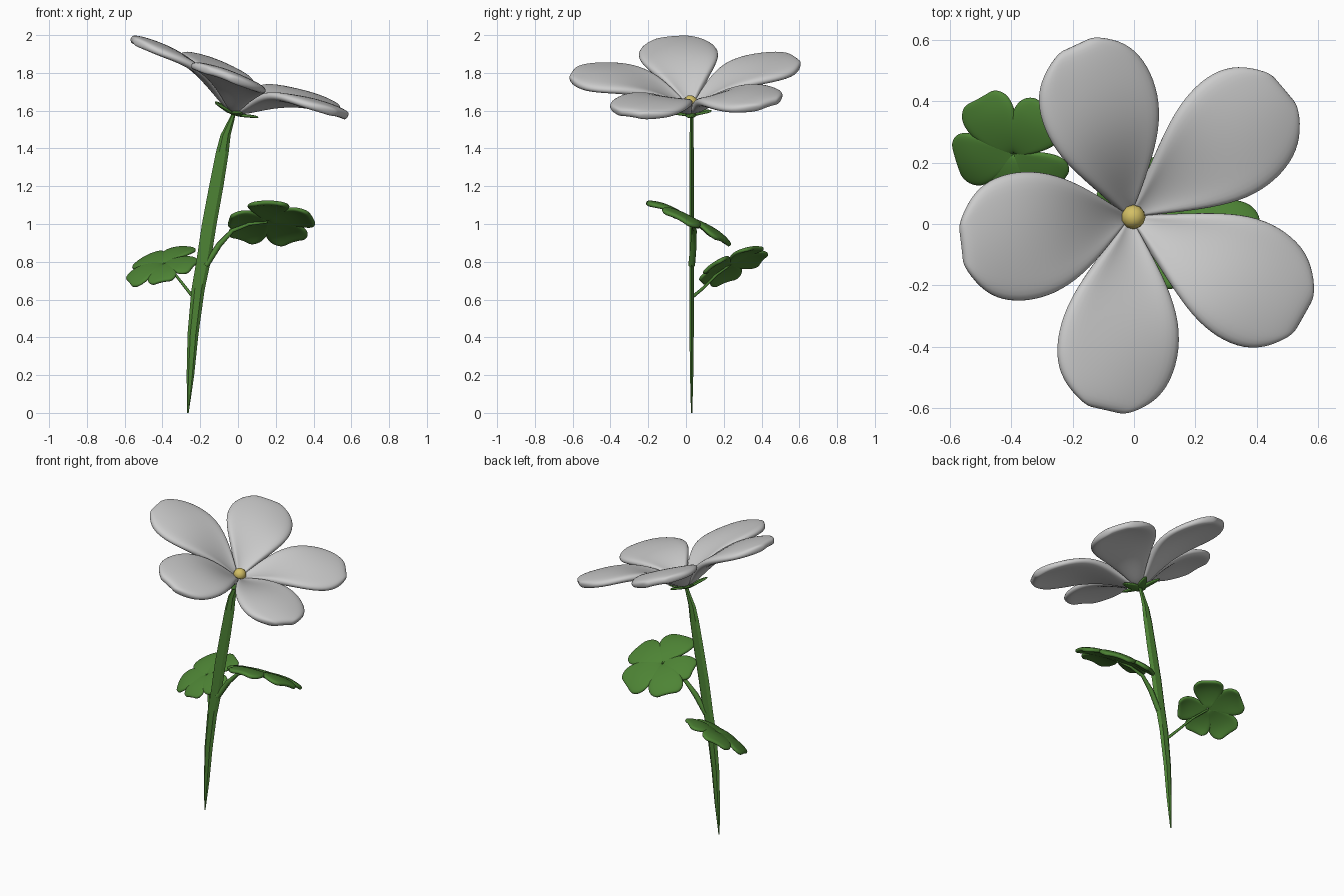
import bpy, bmesh, math
from mathutils import Matrix, Vector

if "Cube" in bpy.data.objects:
    bpy.data.objects.remove(bpy.data.objects["Cube"])


def material(name, rgb):
    m = bpy.data.materials.new(name)
    m.diffuse_color = (*rgb, 1)
    m.use_nodes = True
    m.node_tree.nodes["Principled BSDF"].inputs["Base Color"].default_value = m.diffuse_color
    return m


green = material("leaf_green", (0.075, 0.23, 0.035))
yellow = material("pollen_yellow", (0.65, 0.52, 0.13))


def frame(origin, normal):
    """Matrix placing local z along the normal, keeping x in the world xz plane."""
    z = Vector(normal).normalized()
    y = z.cross(Vector((1, 0, 0))).normalized()
    x = y.cross(z)
    return Matrix.Translation(origin) @ Matrix((x, y, z)).transposed().to_4x4()


def finish(name, bm, mat, angle=40):
    me = bpy.data.meshes.new(name)
    bmesh.ops.recalc_face_normals(bm, faces=bm.faces)
    bm.to_mesh(me)
    bm.free()
    ob = bpy.data.objects.new(name, me)
    bpy.context.collection.objects.link(ob)
    if mat:
        me.materials.append(mat)
    bpy.ops.object.select_all(action='DESELECT')
    ob.select_set(True)
    bpy.context.view_layer.objects.active = ob
    bpy.ops.object.shade_smooth_by_angle(angle=math.radians(angle))
    return ob


def blades(name, place, turns, rows, thick, mat, levels=2):
    """Ring of blades; each row is (radius, half width, height, edge lift)."""
    bm = bmesh.new()
    cols = [-1, -0.6, -0.2, 0.2, 0.6, 1]
    for turn, scale in turns:
        m = place @ Matrix.Rotation(math.radians(turn), 4, 'Z') @ Matrix.Scale(scale, 4)
        grid = [[bm.verts.new(m @ Vector((r, w * s, h + lift * s * s))) for s in cols]
                for r, w, h, lift in rows]
        for a, b in zip(grid, grid[1:]):
            for i in range(len(cols) - 1):
                bm.faces.new((a[i], b[i], b[i + 1], a[i + 1]))
    ob = finish(name, bm, mat)
    solid = ob.modifiers.new("thickness", 'SOLIDIFY')
    solid.thickness, solid.offset = thick, 0
    sub = ob.modifiers.new("rounding", 'SUBSURF')
    sub.levels = sub.render_levels = levels
    return ob


# Flower head, tilted towards +x and slightly forward
head = frame((-0.02, 0.025, 1.59), (0.325, -0.04, 0.945))
petal = [(0.01, 0.012, 0.01, 0), (0.10, 0.072, 0.06, 0.025), (0.20, 0.14, 0.122, 0.02),
         (0.31, 0.197, 0.172, 0.0), (0.42, 0.216, 0.197, -0.02), (0.52, 0.2, 0.203, -0.025),
         (0.59, 0.15, 0.2, -0.015), (0.64, 0.065, 0.19, -0.002)]
for i, (turn, size) in enumerate([(113, 0.97), (41.5, 0.985), (-31, 0.985), (-103, 1.0), (-173, 1.01)]):
    blades(f"petal_{i + 1}", head, [(turn, size)], petal, 0.048, None)

# Sepals under the petals
sepal = [(0, 0.02, -0.008, 0), (0.04, 0.034, -0.006, 0.005), (0.08, 0.03, 0.006, 0.005),
         (0.14, 0.006, 0.02, 0)]
blades("sepals", head, [(a, s) for a, s in
       [(0, 0.95), (72, 0.85), (144, 1.0), (216, 1.0), (288, 0.85)]], sepal, 0.014, green, 1)

# Pollen centre
bm = bmesh.new()
bmesh.ops.create_icosphere(bm, subdivisions=2, radius=0.04,
                           matrix=head @ Matrix.Translation((0, 0, 0.055)))
finish("flower_centre", bm, yellow, 30)

# Flat blade-like stem: (x, z, half width, half depth)
stem = [(-0.265, 0.0, 0.004, 0.004), (-0.252, 0.2, 0.02, 0.01), (-0.238, 0.42, 0.029, 0.013),
        (-0.212, 0.65, 0.035, 0.014), (-0.183, 0.8, 0.038, 0.014), (-0.152, 1.0, 0.039, 0.014),
        (-0.115, 1.2, 0.038, 0.014), (-0.083, 1.38, 0.034, 0.013), (-0.066, 1.47, 0.027, 0.012),
        (-0.02, 1.59, 0.01, 0.01)]
bm = bmesh.new()
rings = [[bm.verts.new((x + hx * math.cos(k * math.pi / 3), 0.03 + hy * math.sin(k * math.pi / 3), z))
          for k in range(6)] for x, z, hx, hy in stem]
for a, b in zip(rings, rings[1:]):
    for k in range(6):
        bm.faces.new((a[k], a[(k + 1) % 6], b[(k + 1) % 6], b[k]))
bm.faces.new(rings[0])
bm.faces.new(rings[-1])
finish("stem", bm, green, 30)


# Leaf stalks
def stalk(name, points):
    cu = bpy.data.curves.new(name, 'CURVE')
    cu.dimensions = '3D'
    cu.bevel_depth = 1.0
    cu.bevel_resolution = 1
    cu.use_fill_caps = True
    sp = cu.splines.new('POLY')
    sp.points.add(len(points) - 1)
    for p, (x, y, z, r) in zip(sp.points, points):
        p.co, p.radius = (x, y, z, 1), r
    cu.materials.append(green)
    bpy.context.collection.objects.link(bpy.data.objects.new(name, cu))


stalk("lower_leaf_stalk", [(-0.235, 0.03, 0.61, 0.009), (-0.275, 0.09, 0.66, 0.008),
                           (-0.33, 0.16, 0.73, 0.007), (-0.39, 0.23, 0.78, 0.006)])
stalk("upper_leaf_stalk", [(-0.17, 0.03, 0.78, 0.018), (-0.1, 0.04, 0.89, 0.017),
                           (-0.03, 0.045, 0.965, 0.012), (0.06, 0.035, 1.0, 0.009),
                           (0.155, 0.02, 1.01, 0.006)])

# Five-lobed leaves
lobe = [(0.0, 0.012, 0, 0), (0.05, 0.052, 0.008, 0), (0.10, 0.086, 0.01, -0.006),
        (0.15, 0.101, 0.006, -0.012), (0.19, 0.094, -0.006, -0.012), (0.215, 0.06, -0.016, -0.008)]
blades("lower_leaf", frame((-0.39, 0.23, 0.785), (-0.34, -0.48, 1)),
       [(126, 1.0), (56, 0.95), (197, 0.98), (264, 0.82), (330, 0.85)], lobe, 0.022, green)
blades("upper_leaf", frame((0.155, 0.02, 1.02), (0, 0.5, 1)),
       [(188, 0.95), (-88, 1.15), (-15, 1.15), (56, 1.2), (127, 1.12)], lobe, 0.026, green)
